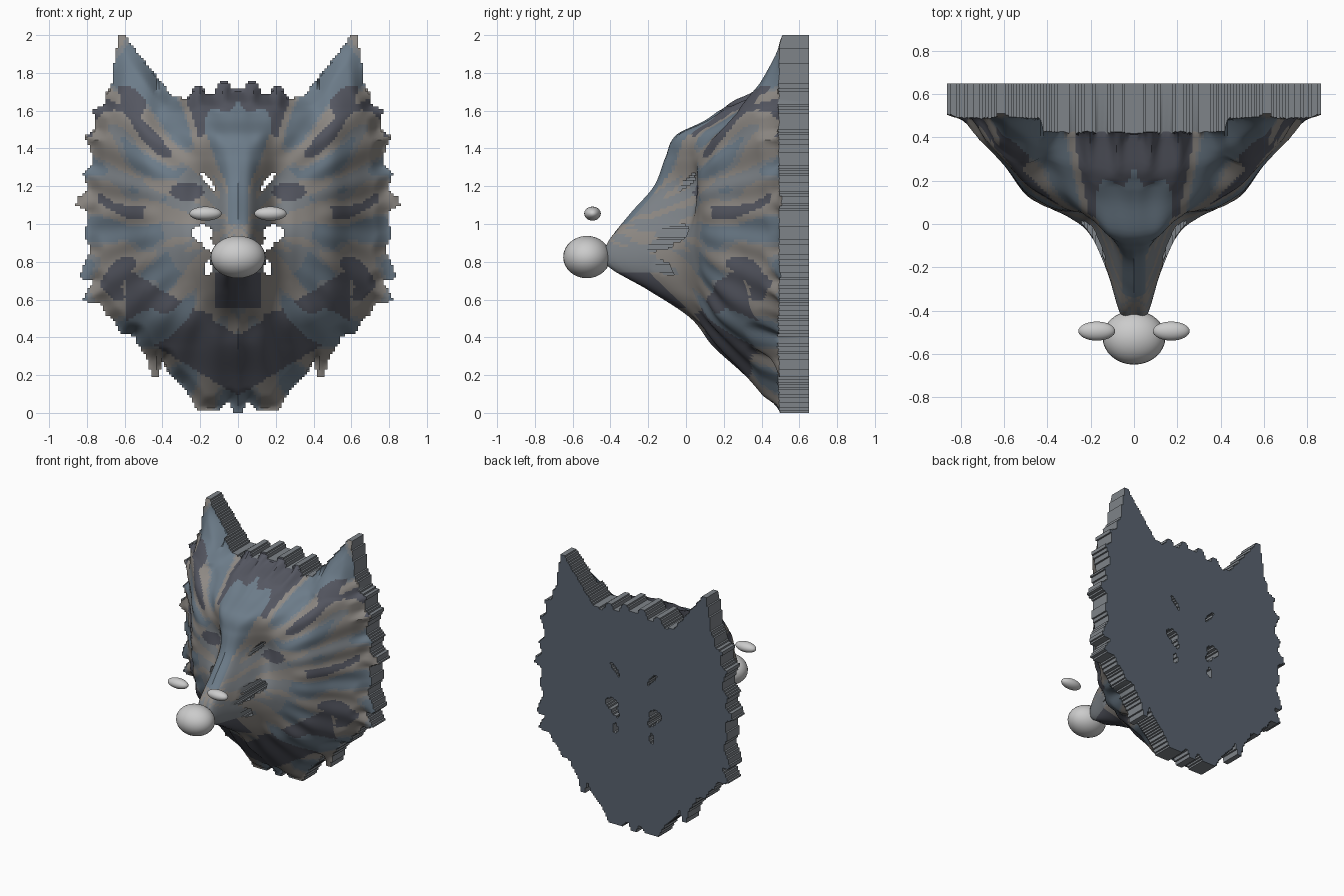
import bpy, bmesh, math
from mathutils import Vector, noise

if "Cube" in bpy.data.objects:
    bpy.data.objects.remove(bpy.data.objects["Cube"])

STEP = 0.0135
BACK = 0.65

# right half of the shaggy outline (x, z), from chin up to crown
HALF = [(0, 0), (.02, 0), (.05, .06), (.09, .02), (.22, .02), (.25, .08), (.30, .15), (.36, .20),
        (.40, .28), (.42, .19), (.46, .19), (.475, .28), (.53, .36), (.55, .41), (.62, .42),
        (.66, .49), (.70, .52), (.73, .58), (.83, .59), (.79, .66), (.76, .70), (.84, .71),
        (.82, .78), (.78, .86), (.81, .94), (.79, 1.06), (.86, 1.10), (.85, 1.14), (.79, 1.18),
        (.82, 1.27), (.77, 1.31), (.78, 1.41), (.82, 1.46), (.75, 1.50), (.765, 1.60),
        (.71, 1.63), (.70, 1.69), (.67, 1.72), (.66, 1.82), (.63, 2.0), (.60, 2.0), (.55, 1.93),
        (.47, 1.83), (.40, 1.74), (.35, 1.68), (.27, 1.66), (.23, 1.72), (.20, 1.74),
        (.17, 1.69), (.13, 1.69), (.10, 1.75), (.05, 1.75), (.03, 1.71), (0, 1.71)]

# front depth (y) of the face: each row is one height, columns run outward
COLS = [0, .06, .12, .20, .30, .40, .50, .60, .72, .86]
ROWS = {
    .20: [.31, .31, .32, .35, .40, .45, .49, .50, .50],
    .35: [.15, .16, .18, .22, .27, .33, .40, .46, .49],
    .50: [.03, .04, .06, .10, .14, .19, .27, .38, .47],
    .65: [-.20, -.18, -.10, .02, .09, .14, .20, .32, .44],
    .78: [-.41, -.40, -.22, -.04, .05, .10, .17, .30, .42],
    .90: [-.41, -.40, -.22, -.05, .03, .08, .15, .29, .42],
    1.05: [-.30, -.26, -.13, .02, .05, .08, .14, .28, .42],
    1.20: [-.17, -.14, -.04, .06, .06, .08, .15, .28, .42],
    1.35: [-.11, -.10, -.05, .03, .07, .11, .16, .28, .41],
    1.47: [-.05, -.05, -.03, .04, .12, .16, .19, .28, .40],
    1.55: [.11, .11, .12, .15, .22, .26, .24, .30, .41],
    1.66: [.26, .26, .27, .29, .35, .36, .32, .36, .45],
    1.76: [.40, .40, .41, .43, .44, .42, .40, .42, .48],
}
ZS = [0] + list(ROWS) + [2.0]
GRID = [[.49] * 10] + [r + [.505] for r in ROWS.values()] + [[.51] * 10]

# through holes beside the muzzle and brow: x, z, half width, half height, lean
HOLES = [(.19, .95, .052, .045, 0), (.155, .89, .03, .035, .4), (.16, .765, .022, .04, 0),
         (.16, 1.225, .018, .045, .8)]


def curve(xs, ys, t):
    """Smooth interpolation through the given samples."""
    t = min(max(t, xs[0]), xs[-1])
    i = max(k for k in range(len(xs) - 1) if xs[k] <= t)

    def slope(k):
        a, b = max(k - 1, 0), min(k + 1, len(xs) - 1)
        return (ys[b] - ys[a]) / (xs[b] - xs[a])
    h = xs[i + 1] - xs[i]
    u = (t - xs[i]) / h
    return ((1 + 2 * u) * (1 - u) ** 2 * ys[i] + u * (1 - u) ** 2 * h * slope(i)
            + u * u * (3 - 2 * u) * ys[i + 1] + u * u * (u - 1) * h * slope(i + 1))


def in_hole(x, z):
    return any(((x - a - s * (z - b)) / w) ** 2 + ((z - b) / h) ** 2 < 1 for a, b, w, h, s in HOLES)


def inside(x, z):
    hit = False
    poly = HALF + [(-.1, 1.71), (-.1, 0)]
    for (x1, z1), (x2, z2) in zip(poly, poly[1:] + poly[:1]):
        if (z1 > z) != (z2 > z) and x < x1 + (z - z1) * (x2 - x1) / (z2 - z1):
            hit = not hit
    return hit


def edge_distance(x, z):
    """Distance to the outline (right half, mirror line not counted)."""
    best = 9
    for (x1, z1), (x2, z2) in zip(HALF, HALF[1:]):
        dx, dz = x2 - x1, z2 - z1
        t = min(1, max(0, ((x - x1) * dx + (z - z1) * dz) / (dx * dx + dz * dz)))
        best = min(best, math.hypot(x - x1 - t * dx, z - z1 - t * dz))
    return best


def fur_tone(x, z):
    """Pick a coat colour: 1 blue, 2 taupe, 3 dark, 4 grey."""
    a = abs(x)
    r, ang = math.hypot(a, z - 1.0), math.atan2(z - 1.0, a)
    n = noise.noise(Vector((r * 3.5, ang * 4.5, 2.0)))      # streaks along the fur
    chin = a < .12 and .55 < z < .74
    bib = abs(z - .25 - a * .6) < .16 and a < .6
    ear = math.hypot((a - .55) / .08, (z - 1.72) / .16) < 1
    eye = math.hypot((a - .27) / .09, (z - 1.17) / .05) < 1
    if chin or eye or (bib or ear) and n > -.2 or r > .5 and n > .3:
        return 3
    if a < .06 + max(0, z - 1.2) * .4 and z > 1.0 or r > .4 and n < -.12:
        return 1
    return 2 if n > 0 else 4


def material(name, rgb):
    m = bpy.data.materials.new(name)
    m.diffuse_color = (*rgb, 1)
    m.use_nodes = True
    m.node_tree.nodes["Principled BSDF"].inputs["Base Color"].default_value = m.diffuse_color
    return m


# wolf mask: stepped relief with a flat back
NX, NZ = round(.864 / STEP), round(2 / STEP)
cells = set()
for i in range(NX):
    for k in range(NZ):
        x, z = (i + .5) * STEP, (k + .5) * STEP
        if inside(x, z) and not in_hole(x, z):
            cells |= {(i, k), (-1 - i, k)}

rows = [[curve(ZS, [r[c] for r in GRID], k * 2 / NZ) for c in range(10)] for k in range(NZ + 1)]
bm = bmesh.new()
front, back = {}, {}


def front_depth(x, z, k):
    y = curve(COLS, rows[k], x)
    # locks of fur around the ruff
    r = math.hypot(x, z - 1.0)
    amount = .009 * min(1, max(0, (r - .4) / .2)) * (z < 1.6)
    y += amount * math.sin(26 * math.atan2(z - 1.0, x) + 4 * r)
    # the coat rolls back to a rim of even thickness
    rim = .43 if x < .42 and z > 1.5 else .495
    d = edge_distance(x, z) if y > .1 else 9
    return y + max(0, rim - y) * max(0, 1 - d / .07) ** 1.5


def corner(i, k, store):
    if (i, k) not in store:
        x, z = i * STEP, k * 2 / NZ
        y = front_depth(abs(x), z, k) if store is front else BACK
        store[i, k] = bm.verts.new((x, y, z))
    return store[i, k]


for i, k in sorted(cells):
    ring = [(i, k), (i + 1, k), (i + 1, k + 1), (i, k + 1)]
    f = bm.faces.new([corner(*p, front) for p in ring])
    f.material_index = fur_tone((i + .5) * STEP, (k + .5) * STEP)
    bm.faces.new([corner(*p, back) for p in reversed(ring)])
    neighbours = [(i, k - 1), (i + 1, k), (i, k + 1), (i - 1, k)]
    for n, p, q in zip(neighbours, ring, ring[1:] + ring[:1]):
        if n not in cells:
            w = bm.faces.new([corner(*q, front), corner(*p, front), corner(*p, back), corner(*q, back)])
            w.material_index = 4

mesh = bpy.data.meshes.new("wolf_mask")
bm.to_mesh(mesh)
bm.free()
for name, rgb in [("slate_back", (.10, .125, .16)), ("blue_fur", (.15, .20, .25)),
                  ("taupe_fur", (.27, .25, .23)), ("dark_fur", (.09, .095, .12)),
                  ("grey_fur", (.21, .23, .25))]:
    mesh.materials.append(material(name, rgb))
mask = bpy.data.objects.new("wolf_mask", mesh)
bpy.context.collection.objects.link(mask)
bpy.context.view_layer.objects.active = mask
mask.select_set(True)
bpy.ops.object.shade_smooth_by_angle(angle=math.radians(35))


# nose and eyes: flattened balls floating in front
def ball(name, loc, radii):
    bpy.ops.mesh.primitive_uv_sphere_add(segments=32, ring_count=16, location=loc)
    ob = bpy.context.object
    ob.name = name
    ob.scale = radii
    bpy.ops.object.shade_smooth()


ball("nose", (0, -.525, .825), (.145, .125, .112))
for side, s in (("left", -1), ("right", 1)):
    ball(side + "_eye", (s * .172, -.495, 1.055), (.085, .044, .037))
